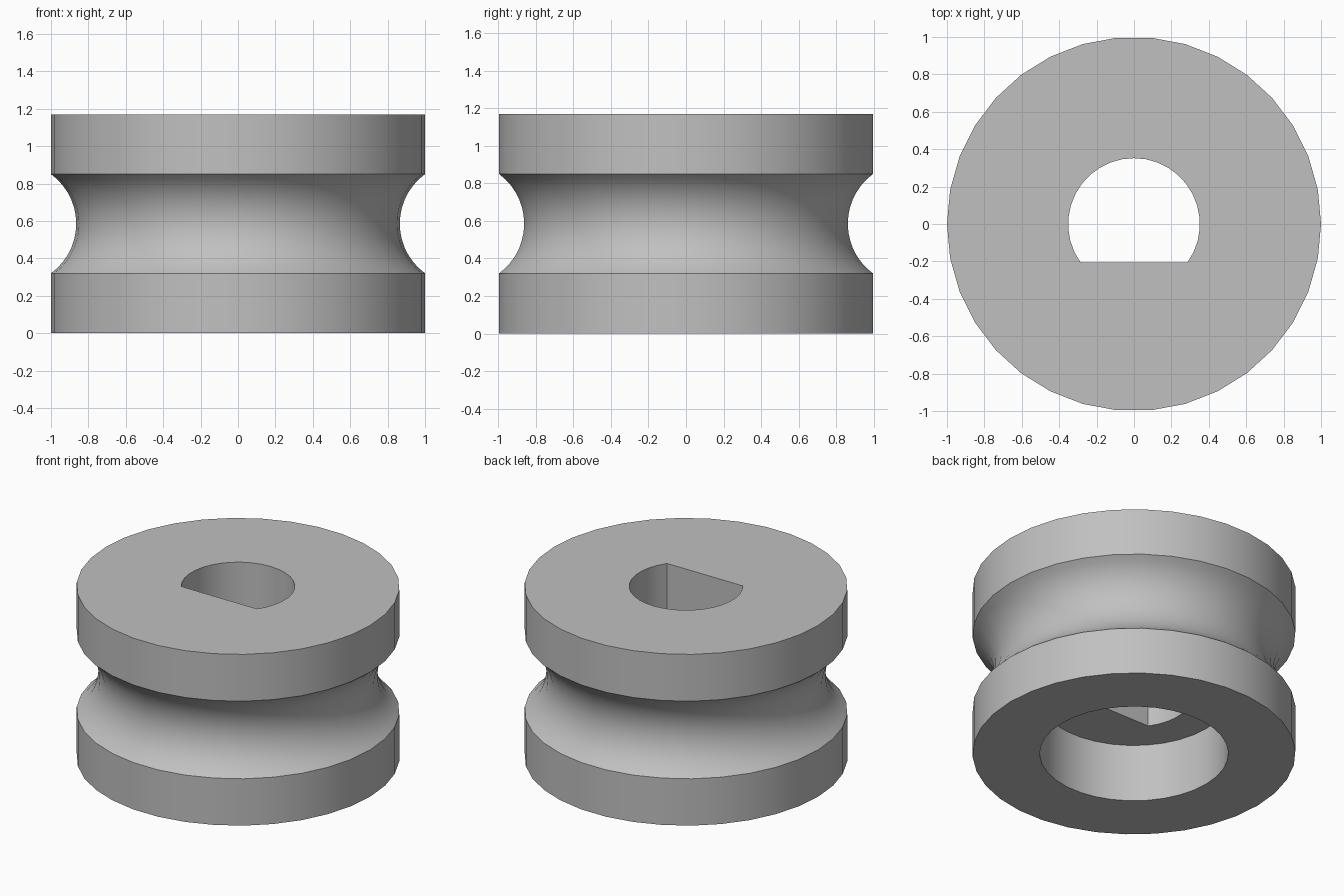
import bpy
import bmesh
from math import sin, cos, asin, pi, radians

cube = bpy.data.objects.get("Cube")
if cube:
    bpy.data.objects.remove(cube, do_unlink=True)

SIDES = 34
HEIGHT = 1.17
RIM_R = 1.0
GROOVE_LOW, GROOVE_HIGH, GROOVE_DEPTH = 0.32, 0.85, 0.135
RECESS_R, RECESS_TOP = 0.584, 0.395
BORE_R, BORE_FLAT_Y = 0.352, -0.205

bm = bmesh.new()


def add_loop(points, z):
    """Closed loop of vertices at height z."""
    return [bm.verts.new((x, y, z)) for x, y in points]


def circle(radius):
    return [(radius * cos(2 * pi * i / SIDES), radius * sin(2 * pi * i / SIDES))
            for i in range(SIDES)]


def skin(a, b):
    """Quads between two loops of equal length."""
    n = len(a)
    for i in range(n):
        j = (i + 1) % n
        bm.faces.new((a[i], a[j], b[j], b[i]))


def fill_between(outer, inner):
    """Flat face with a hole."""
    edges = []
    for loop in (outer, inner):
        for i, v in enumerate(loop):
            edges.append(bm.edges.get((v, loop[i - 1])))
    bmesh.ops.triangle_fill(bm, edges=edges, use_beauty=True)


# Groove cross-section: a circular arc cut into the rim
half = (GROOVE_HIGH - GROOVE_LOW) / 2
arc_r = (half ** 2 + GROOVE_DEPTH ** 2) / (2 * GROOVE_DEPTH)
arc_x = RIM_R - GROOVE_DEPTH + arc_r
arc_z = (GROOVE_LOW + GROOVE_HIGH) / 2
sweep = asin(half / arc_r)
STEPS = 14
groove = []
for k in range(STEPS + 1):
    t = -sweep + 2 * sweep * k / STEPS
    groove.append((arc_x - arc_r * cos(t), arc_z + arc_r * sin(t)))

# Lathed walls: recess, underside, lower rim, groove, upper rim
profile = [(RECESS_R, RECESS_TOP), (RECESS_R, 0), (RIM_R, 0)] + groove + [(RIM_R, HEIGHT)]
rings = [add_loop(circle(r), z) for r, z in profile]
for a, b in zip(rings, rings[1:]):
    skin(a, b)

# D-shaped bore
start = asin(BORE_FLAT_Y / BORE_R)
ARC = 24
d_shape = []
for k in range(ARC + 1):
    t = start + (pi - 2 * start) * k / ARC
    d_shape.append((BORE_R * cos(t), BORE_R * sin(t)))
bore_low = add_loop(d_shape, RECESS_TOP)
bore_high = add_loop(d_shape, HEIGHT)
skin(bore_low, bore_high)

# Top face and recess ceiling
fill_between(rings[-1], bore_high)
fill_between(rings[0], bore_low)
bmesh.ops.recalc_face_normals(bm, faces=bm.faces[:])

mesh = bpy.data.meshes.new("grooved_wheel")
bm.to_mesh(mesh)
bm.free()
wheel = bpy.data.objects.new("grooved_wheel", mesh)
bpy.context.collection.objects.link(wheel)

# Plain grey material
grey = bpy.data.materials.new("plain_grey")
grey.use_nodes = True
colour = (0.53, 0.53, 0.53, 1)
grey.diffuse_color = colour
grey.node_tree.nodes["Principled BSDF"].inputs["Base Color"].default_value = colour
mesh.materials.append(grey)

# Smooth curved walls, crisp edges
bpy.ops.object.select_all(action="DESELECT")
wheel.select_set(True)
bpy.context.view_layer.objects.active = wheel
bpy.ops.object.shade_smooth_by_angle(angle=radians(30))
